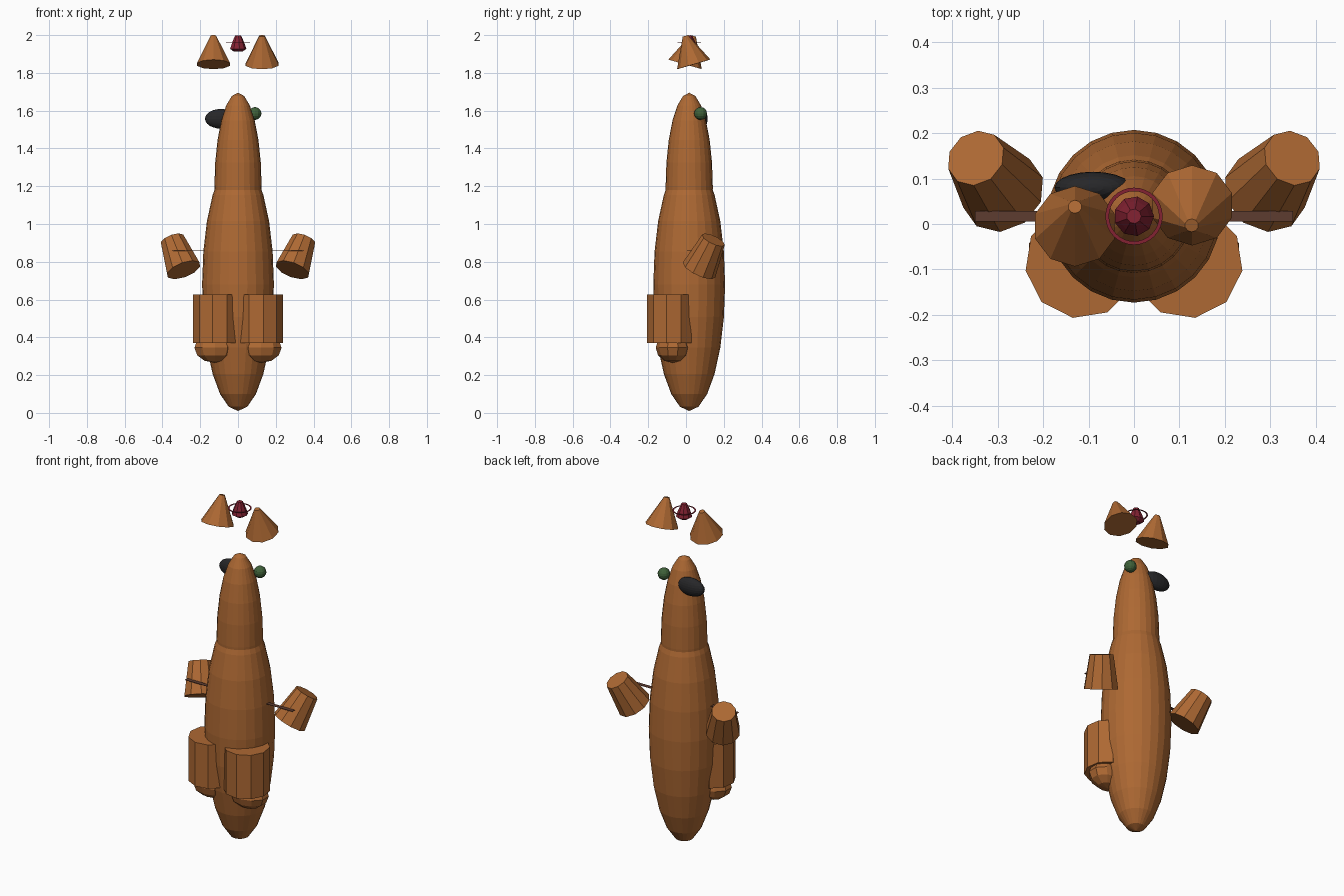
import bpy, bmesh, math
from mathutils import Vector, Matrix

if "Cube" in bpy.data.objects:
    bpy.data.objects.remove(bpy.data.objects["Cube"], do_unlink=True)


def material(name, rgb):
    m = bpy.data.materials.new(name)
    m.use_nodes = True
    m.diffuse_color = (*rgb, 1)
    m.node_tree.nodes["Principled BSDF"].inputs["Base Color"].default_value = (*rgb, 1)
    return m


FUR = material("warm brown", (0.42, 0.14, 0.033))
DARK = material("near black", (0.02, 0.02, 0.022))
GREEN = material("leaf green", (0.05, 0.12, 0.042))
RED = material("deep red", (0.23, 0.016, 0.032))
WOOD = material("dark wood", (0.11, 0.045, 0.03))
MID_Y = 0.017


def finish(name, bm, mat):
    bmesh.ops.recalc_face_normals(bm, faces=bm.faces)
    mesh = bpy.data.meshes.new(name)
    bm.to_mesh(mesh)
    bm.free()
    mesh.materials.append(mat)
    obj = bpy.data.objects.new(name, mesh)
    bpy.context.collection.objects.link(obj)
    return obj


def ellipsoid(name, centre, radii, mat, segments=24, rings=12):
    bm = bmesh.new()
    bmesh.ops.create_uvsphere(bm, u_segments=segments, v_segments=rings, radius=1)
    bm.transform(Matrix.Translation(centre) @ Matrix.Diagonal((*radii, 1)))
    return finish(name, bm, mat)


def frustum(name, base, top, r_base, r_top, mat, sides=10, turn=0):
    # tapered prism running from the base centre to the top centre
    base, top = Vector(base), Vector(top)
    axis = top - base
    bm = bmesh.new()
    bmesh.ops.create_cone(bm, cap_ends=True, segments=sides, radius1=r_base,
                          radius2=r_top, depth=axis.length)
    rot = Vector((0, 0, 1)).rotation_difference(axis).to_matrix().to_4x4()
    bm.transform(Matrix.Translation((base + top) / 2) @ rot
                 @ Matrix.Rotation(math.radians(turn), 4, "Z"))
    return finish(name, bm, mat)


def lathe(name, profile, mat, sides, closed=False):
    # revolve (radius, height) points about the model's upright axis
    bm = bmesh.new()
    loops = []
    for r, z in profile:
        loops.append([bm.verts.new((r * math.cos(math.tau * i / sides),
                                    MID_Y + r * math.sin(math.tau * i / sides), z))
                      for i in range(sides)])
    pairs = list(zip(loops, loops[1:]))
    if closed:
        pairs.append((loops[-1], loops[0]))
    else:
        bm.faces.new(loops[0])
        bm.faces.new(loops[-1])
    for a, b in pairs:
        for i in range(sides):
            j = (i + 1) % sides
            bm.faces.new((a[i], a[j], b[j], b[i]))
    return finish(name, bm, mat)


# Body and head
ellipsoid("body", (0, MID_Y, 0.68), (0.19, 0.19, 0.67), FUR)
ellipsoid("head", (0, MID_Y, 1.195), (0.125, 0.125, 0.5), FUR)

# Paired legs, feet, arms and arm sticks
for side, s in (("left", 1), ("right", -1)):
    frustum(side + "_leg", (s * 0.115, -0.083, 0.37), (s * 0.115, -0.083, 0.628),
            0.125, 0.125, FUR, turn=9 * s)
    ellipsoid(side + "_foot", (s * 0.123, -0.07, 0.345), (0.113, 0.09, 0.08), FUR, 10, 6)
    frustum(side + "_arm", (s * 0.288, 0.069, 0.757), (s * 0.348, 0.145, 0.916),
            0.095, 0.066, FUR)
    bm = bmesh.new()
    bmesh.ops.create_cube(bm, size=1)
    bm.transform(Matrix.Translation((s * 0.25, MID_Y, 0.858))
                 @ Matrix.Diagonal((0.2, 0.024, 0.002, 1)))
    finish(side + "_arm_stick", bm, WOOD)

# Ears, one leaning forward and one back
frustum("left_ear", (0.128, 0.041, 1.845), (0.127, -0.003, 1.996), 0.092, 0.015, FUR)
frustum("right_ear", (-0.13, -0.005, 1.845), (-0.13, 0.038, 1.996), 0.092, 0.015, FUR)

# Eye and nose on the back of the head
ellipsoid("eye", (0.09, 0.077, 1.585), (0.034, 0.034, 0.034), GREEN, 12, 8)
ellipsoid("nose", (-0.09, 0.08, 1.557), (0.085, 0.035, 0.052), DARK, 20, 12)

# Floating bud with a thin flat ring around it
lathe("bud", [(0.022, 1.912), (0.044, 1.927), (0.034, 1.958), (0.016, 1.999)], RED, 9)
lathe("bud_ring", [(0.055, 1.959), (0.063, 1.959), (0.063, 1.961), (0.055, 1.961)],
      RED, 32, closed=True)
